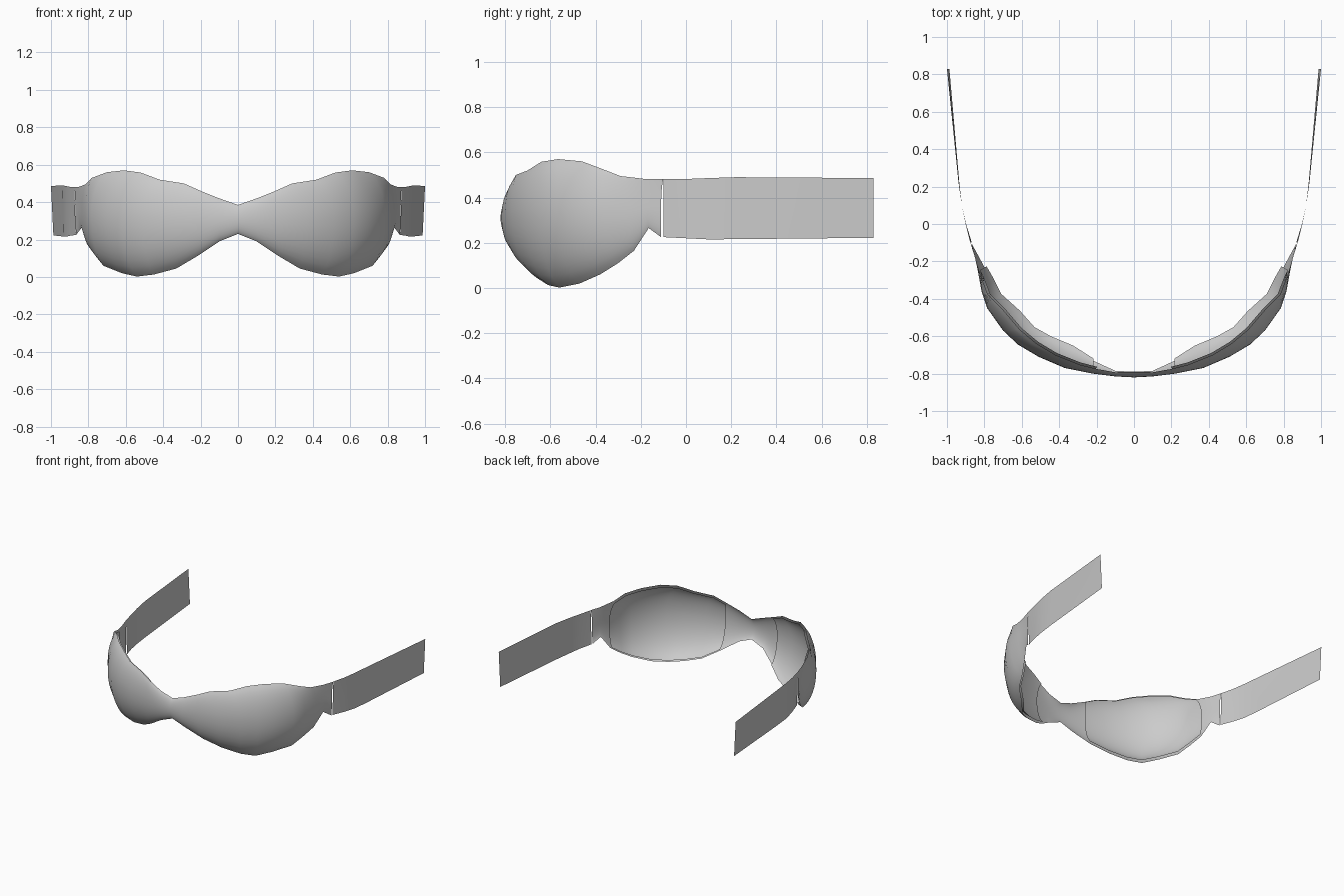
import bpy, math

if "Cube" in bpy.data.objects:
    bpy.data.objects.remove(bpy.data.objects["Cube"])

grey = bpy.data.materials.new("light grey")
grey.diffuse_color = (0.6, 0.6, 0.6, 1)
grey.use_nodes = True
grey.node_tree.nodes["Principled BSDF"].inputs["Base Color"].default_value = grey.diffuse_color

# Half shell, centre to ear: bottom edge, widest point, top edge (x, y, z each)
CUP = [
    ((0, -.79, .23), (0, -.82, .31), (0, -.79, .385)),
    ((.10, -.785, .19), (.10, -.815, .31), (.10, -.793, .42)),
    ((.22, -.73, .11), (.22, -.80, .32), (.20, -.775, .46)),
    ((.33, -.66, .045), (.37, -.77, .32), (.29, -.752, .50)),
    ((.45, -.61, .013), (.51, -.71, .32), (.42, -.70, .52)),
    ((.54, -.56, .002), (.62, -.645, .32), (.52, -.64, .558)),
    ((.62, -.47, .02), (.70, -.57, .32), (.61, -.565, .57)),
    ((.72, -.38, .06), (.785, -.45, .33), (.70, -.46, .56)),
    ((.76, -.30, .11), (.815, -.36, .34), (.78, -.38, .53)),
    ((.80, -.23, .165), (.835, -.25, .34), (.815, -.29, .495)),
    ((.835, -.165, .265), (.852, -.17, .36), (.85, -.18, .482)),
    ((.865, -.11, .225), (.87, -.11, .36), (.875, -.10, .482)),
]
# Strap: x, y, bottom z, top z, inward lean of the bottom edge
STRAP = [(.875, -.10, .225, .482, .008), (.90, 0, .22, .482, .002),
         (.92, .10, .215, .486, 0), (.938, .22, .216, .49, .004),
         (1.0, .83, .222, .486, .013)]
ROWS = 8


def arc(mid, end, k):
    """Point on a rounded path from the widest point to an edge."""
    a = math.radians(70)
    out = (1 - math.cos(a * k)) / (1 - math.cos(a))
    up = math.sin(a * k) / math.sin(a)
    return tuple(m + (e - m) * f for m, e, f in zip(mid, end, (out, out, up)))


def section(b, m, t):
    low = [arc(m, b, 1 - i / ROWS) for i in range(ROWS)]
    return low + [arc(m, t, i / ROWS) for i in range(ROWS + 1)]


def sheet(name, columns):
    """Skin a list of columns into a smooth sheet."""
    n = len(columns[0])
    verts = [p for c in columns for p in c]
    faces = [(i * n + j, (i + 1) * n + j, (i + 1) * n + j + 1, i * n + j + 1)
             for i in range(len(columns) - 1) for j in range(n - 1)]
    mesh = bpy.data.meshes.new(name)
    mesh.from_pydata(verts, [], faces)
    mesh.materials.append(grey)
    mesh.shade_smooth()
    obj = bpy.data.objects.new(name, mesh)
    bpy.context.collection.objects.link(obj)
    return obj


def flip_x(columns):
    return [[(-x, y, z) for x, y, z in c] for c in reversed(columns)]


# Front shell, both cups joined by the narrow bridge
half = [section(*s) for s in CUP]
sheet("front_shell", flip_x(half[1:]) + half)

# Inner lining of each cup, set slightly inside with a lower rim
lining = [[(x * .985, y * .985, .32 + (z - .32) * .95) for x, y, z in c] for c in half[2:10]]
sheet("lining_right", lining)
sheet("lining_left", flip_x(lining))

# Side straps
strap = [[(x - lean * (1 - k / 2), y, b + (t - b) * k / 2) for k in range(3)]
         for x, y, b, t, lean in STRAP]
sheet("strap_right", strap)
sheet("strap_left", flip_x(strap))
